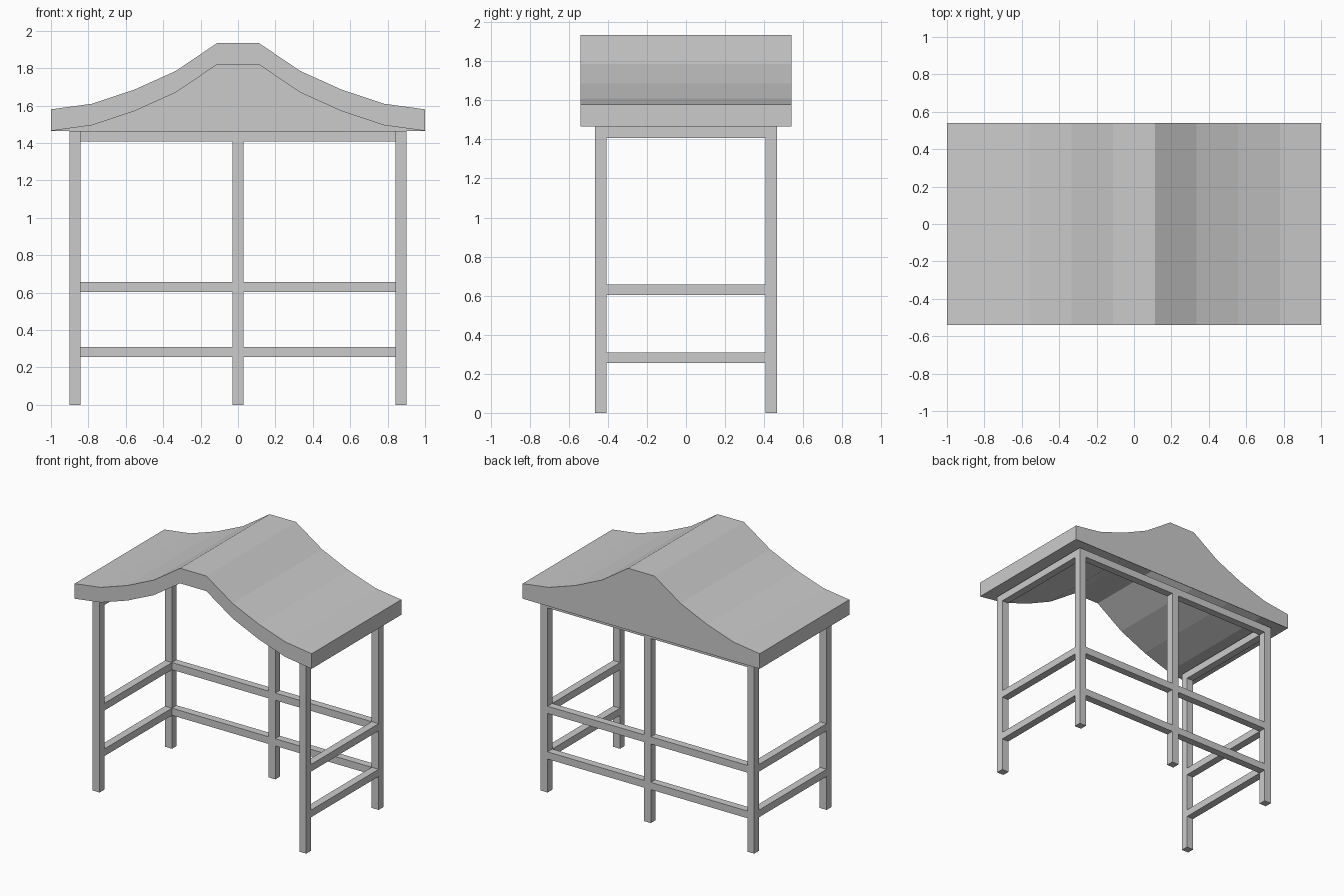
import bpy
import bmesh

cube = bpy.data.objects.get("Cube")
if cube:
    bpy.data.objects.remove(cube, do_unlink=True)

grey = bpy.data.materials.new("plain grey")
grey.use_nodes = True
COLOUR = (0.6, 0.6, 0.6, 1)
grey.diffuse_color = COLOUR
grey.node_tree.nodes["Principled BSDF"].inputs["Base Color"].default_value = COLOUR


def finish(name, bm):
    bmesh.ops.recalc_face_normals(bm, faces=bm.faces)
    mesh = bpy.data.meshes.new(name)
    bm.to_mesh(mesh)
    bm.free()
    mesh.materials.append(grey)
    obj = bpy.data.objects.new(name, mesh)
    bpy.context.collection.objects.link(obj)


def box(name, low, high):
    bm = bmesh.new()
    bmesh.ops.create_cube(bm, size=1)
    for v in bm.verts:
        v.co = [a + (b - a) * (c + 0.5) for a, b, c in zip(low, high, v.co)]
    finish(name, bm)


def extrude_profile(name, points, y0, y1):
    """Solid made from an x-z outline pushed along y."""
    bm = bmesh.new()
    face = bm.faces.new([bm.verts.new((x, y0, z)) for x, z in points])
    pushed = bmesh.ops.extrude_face_region(bm, geom=[face], use_keep_orig=True)
    for item in pushed["geom"]:
        if isinstance(item, bmesh.types.BMVert):
            item.co.y = y1
    finish(name, bm)


# Curved roof, open below, and the thin panel closing its back end
HALF_DEPTH = 0.54
THICK = 0.115
half = [(1, 1.58), (0.78, 1.61), (0.555, 1.685), (0.333, 1.785), (0.111, 1.935)]
top = [(-x, z) for x, z in half] + half[::-1]
bottom = [(x, z - THICK) for x, z in top]
extrude_profile("roof", top + bottom[::-1], -HALF_DEPTH, HALF_DEPTH)
extrude_profile("back_gable", bottom, HALF_DEPTH - 0.004, HALF_DEPTH)

# Posts: four corners and one in the middle of the back
X0, X1 = 0.843, 0.901
Y0, Y1 = 0.408, 0.465
EAVE = 1.465
for sx, side in ((-1, "right"), (1, "left")):
    xs = sorted((sx * X0, sx * X1))
    for sy, end in ((-1, "front"), (1, "back")):
        ys = sorted((sy * Y0, sy * Y1))
        box(f"{end}_{side}_post", (xs[0], ys[0], 0), (xs[1], ys[1], EAVE))
box("back_middle_post", (-0.029, Y0, 0), (0.029, Y1, EAVE))

# Two rails and a top beam on each side and along the back
for name, z0, z1 in (("lower_rail", 0.255, 0.31),
                     ("upper_rail", 0.603, 0.658),
                     ("top_beam", 1.408, EAVE)):
    for sx, side in ((-1, "right"), (1, "left")):
        xs = sorted((sx * X0, sx * X1))
        box(f"{side}_{name}", (xs[0], -Y0, z0), (xs[1], Y0, z1))
        inner = sorted((sx * 0.029, sx * X0))
        box(f"back_{side}_{name}", (inner[0], Y0, z0), (inner[1], Y1, z1))
